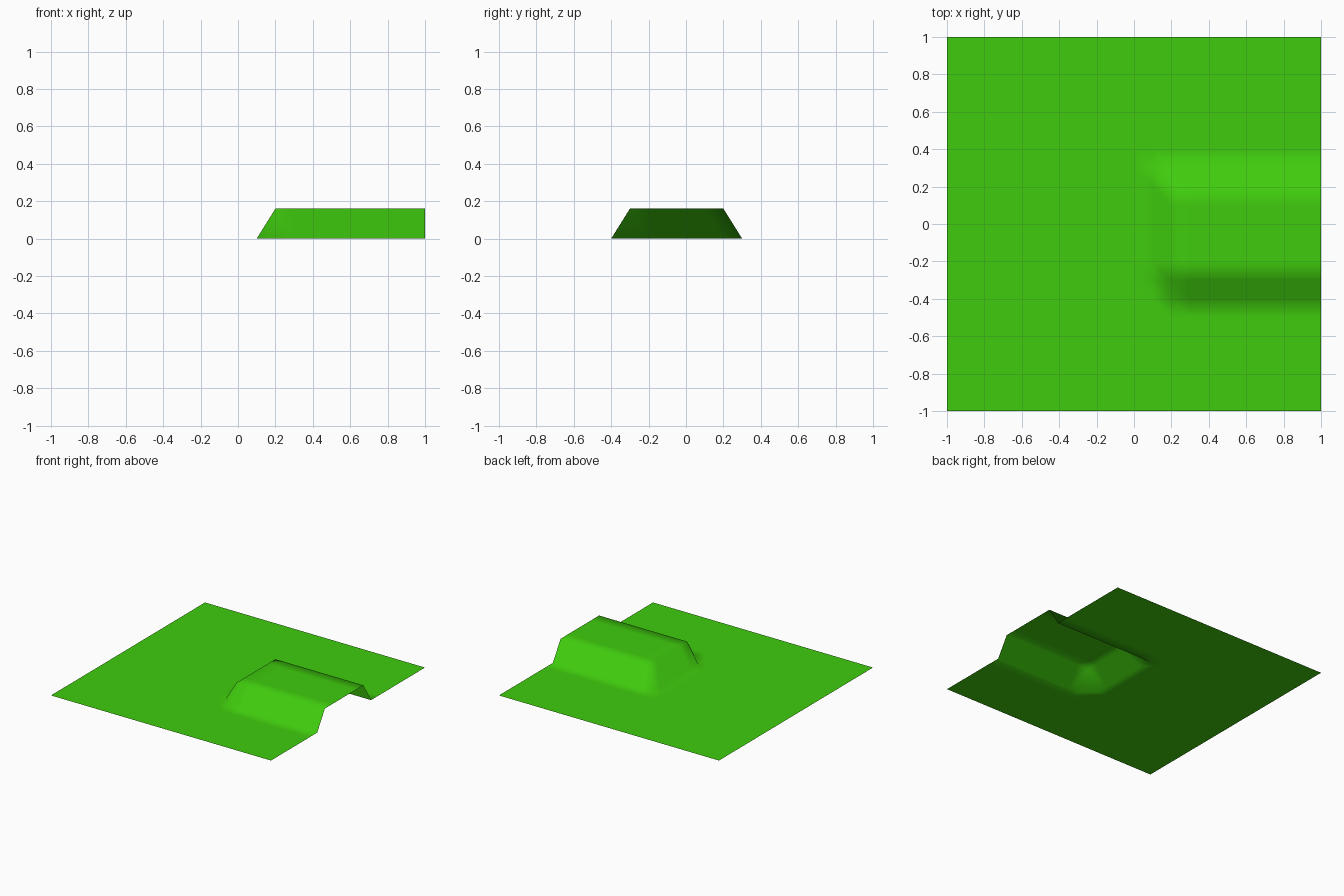
import bpy
import bmesh

if "Cube" in bpy.data.objects:
    bpy.data.objects.remove(bpy.data.objects["Cube"])

STEPS = 20      # grid cells along each side
HEIGHT = 0.16   # height of the raised plateau

# Ground sheet: vertex grid with a flat plateau running out of the +x edge
bm = bmesh.new()


def corner(i, j):
    x, y = -1 + 2 * i / STEPS, -1 + 2 * j / STEPS
    raised = x > 0.15 and -0.35 < y < 0.25
    return bm.verts.new((x, y, HEIGHT if raised else 0))


grid = [[corner(i, j) for j in range(STEPS + 1)] for i in range(STEPS + 1)]

# Every cell is split along the same diagonal
for i in range(STEPS):
    for j in range(STEPS):
        a, b = grid[i][j], grid[i + 1][j]
        c, d = grid[i + 1][j + 1], grid[i][j + 1]
        for tri in ((a, b, d), (b, c, d)):
            bm.faces.new(tri).smooth = True

mesh = bpy.data.meshes.new("grass_terrain")
bm.to_mesh(mesh)
bm.free()

terrain = bpy.data.objects.new("grass_terrain", mesh)
bpy.context.collection.objects.link(terrain)

# Grass colour
grass = bpy.data.materials.new("grass_green")
grass.diffuse_color = (0.05, 0.6, 0.004, 1)
grass.use_nodes = True
grass.node_tree.nodes["Principled BSDF"].inputs["Base Color"].default_value = grass.diffuse_color
mesh.materials.append(grass)
